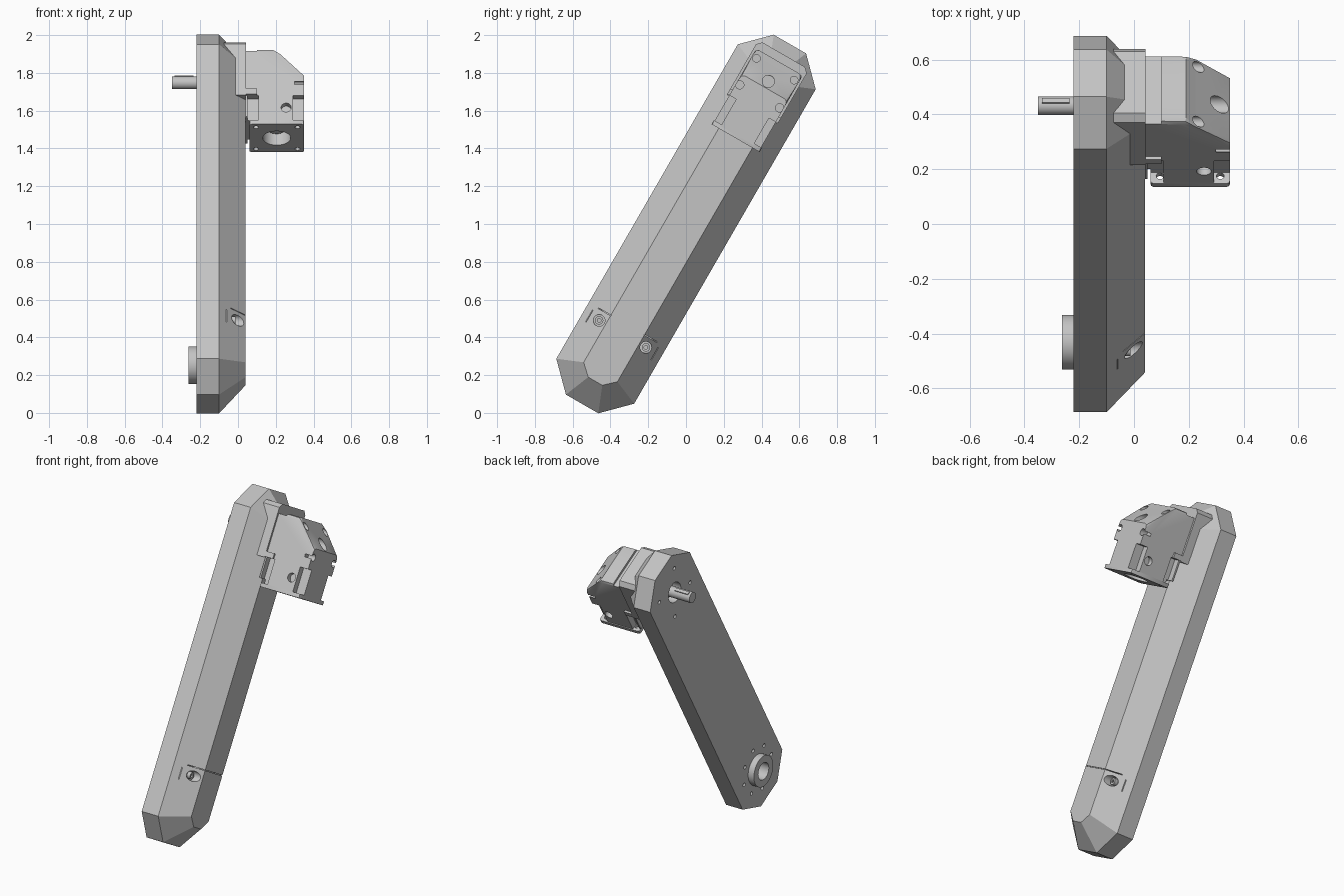
import bpy, bmesh, math
from mathutils import Matrix, Vector

cube = bpy.data.objects.get("Cube")
if cube:
    bpy.data.objects.remove(cube, do_unlink=True)

grey = bpy.data.materials.new("machined grey")
grey.use_nodes = True
grey.diffuse_color = (0.55, 0.55, 0.55, 1)
grey.node_tree.nodes["Principled BSDF"].inputs["Base Color"].default_value = (0.55, 0.55, 0.55, 1)

# Parts are modelled upright (z along the arm), then leaned back by 30 degrees
LEAN = Matrix.Translation((0, 0, 1)) @ Matrix.Rotation(math.radians(-30), 4, 'X')
PIVOT = 0.863
TURN = {'X': Matrix.Rotation(math.pi / 2, 4, 'Y'),
        'Y': Matrix.Rotation(math.pi / 2, 4, 'X'),
        'Z': Matrix.Identity(4)}


def finish(name, bm):
    bmesh.ops.recalc_face_normals(bm, faces=bm.faces)
    bm.transform(LEAN)
    mesh = bpy.data.meshes.new(name)
    bm.to_mesh(mesh)
    bm.free()
    mesh.materials.append(grey)
    obj = bpy.data.objects.new(name, mesh)
    bpy.context.collection.objects.link(obj)
    return obj


def loft(name, rings, bevel=0, pick=None):
    bm = bmesh.new()
    loops = [[bm.verts.new(p) for p in ring] for ring in rings]
    bm.faces.new(loops[0])
    bm.faces.new(loops[-1])
    n = len(loops[0])
    for a, b in zip(loops, loops[1:]):
        for i in range(n):
            j = (i + 1) % n
            bm.faces.new((a[i], a[j], b[j], b[i]))
    if bevel:
        edges = [e for e in bm.edges if pick(e)]
        bmesh.ops.bevel(bm, geom=edges, offset=bevel, segments=2, profile=0.5, affect='EDGES')
    return finish(name, bm)


def box(name, x, y, z):
    return loft(name, [[(a, y[0], z[0]), (a, y[1], z[0]), (a, y[1], z[1]), (a, y[0], z[1])] for a in x])


def rod(name, axis, span, across, r, sides=32):
    """Cylinder along axis; across holds the other two coordinates in order."""
    mid = list(across)
    mid.insert("XYZ".index(axis), sum(span) / 2)
    bm = bmesh.new()
    bmesh.ops.create_cone(bm, cap_ends=True, segments=sides, radius1=r, radius2=r,
                          depth=span[1] - span[0],
                          matrix=Matrix.Translation(mid) @ TURN[axis])
    return finish(name, bm)


def cut(target, *cutters):
    for c in cutters:
        mod = target.modifiers.new("cut", 'BOOLEAN')
        mod.object = c
        mod.operation = 'DIFFERENCE'
        mod.solver = 'EXACT'
        with bpy.context.temp_override(object=target, active_object=target):
            bpy.ops.object.modifier_apply(modifier=mod.name)
        bpy.data.objects.remove(c, do_unlink=True)


def outline(x, wide, shoulder, tip, end):
    half = [(wide, shoulder), (tip, end), (-tip, end), (-wide, shoulder)]
    return [(x, v, u) for v, u in half] + [(x, -v, -u) for v, u in half]


# Long arm housing with a chamfered outer face
arm = loft("arm_housing", [outline(-0.22, 0.238, 0.961, 0.099, 1.1),
                           outline(-0.10, 0.238, 0.961, 0.099, 1.1),
                           outline(0.04, 0.103, 0.905, 0.043, 0.961)])

# Output bore, shaft opening and bolt circles on the flat side
cut(arm, rod("c", 'X', (-0.3, -0.18), (0, -PIVOT), 0.055),
    rod("c", 'X', (-0.3, -0.1), (0, -PIVOT), 0.035),
    rod("c", 'X', (-0.3, -0.16), (0, PIVOT), 0.065))
for centre, count, radius, turn in ((-PIVOT, 8, 0.148, 0.2), (PIVOT, 4, 0.16, 0.5)):
    for i in range(count):
        a = turn + i * math.tau / count
        cut(arm, rod("c", 'X', (-0.3, -0.18),
                     (radius * math.cos(a), centre + radius * math.sin(a)), 0.012, 16))

# Cover seam and the two recessed cover screws
cut(arm, box("c", (0.034, 0.1), (-0.11, 0.11), (-0.62, -0.616)))
for s in (-1, 1):
    cut(arm, box("c", (-0.045, 0.1), sorted((s * 0.1, s * 0.18)), (-0.62, -0.616)),
        box("c", (-0.068, 0.1), sorted((s * 0.198, s * 0.202)), (-0.715, -0.64)),
        rod("c", 'X', (-0.035, 0.1), (s * 0.143, -0.672), 0.031))
    screw = rod("cover_screw", 'X', (-0.04, -0.012), (s * 0.143, -0.672), 0.022, 24)
    cut(screw, rod("c", 'X', (-0.025, 0.05), (s * 0.143, -0.672), 0.011, 6))

# Output hub ring
hub = rod("output_hub", 'X', (-0.262, -0.215), (0, -PIVOT), 0.1, 48)
cut(hub, rod("c", 'X', (-0.3, -0.1), (0, -PIVOT), 0.055))

# Input shaft with its key
shaft = rod("input_shaft", 'X', (-0.35, -0.1), (0, PIVOT), 0.034)
box("shaft_key", (-0.335, -0.235), (-0.01, 0.01), (PIVOT + 0.02, PIVOT + 0.039))

# Raised mounting pad under the gearbox
pad_shape = [(0.155, 0.70), (0.155, 1.01), (0.13, 1.035),
             (-0.13, 1.035), (-0.155, 1.01), (-0.155, 0.70)]
loft("mounting_pad", [[(x, v, u) for v, u in pad_shape] for x in (-0.1, 0.042)])

# Right-angle gearbox body with a sloped outer corner
profile = [(0.04, 0.575), (0.06, 0.575), (0.06, 0.54), (0.35, 0.54), (0.35, 0.835),
           (0.225, 0.955), (0.19, 0.99), (0.1, 0.99), (0.1, 0.975), (0.04, 0.975)]


def upper_rim(e):
    a, b = (v.co for v in e.verts)
    return abs(a.y - b.y) < 0.01 and min(a.z, b.z) > 0.83 and min(a.x, b.x) > 0.09 and abs(a.x - b.x) > 0.01


gearbox = loft("gearbox_body", [[(x, v, u) for x, u in profile] for v in (-0.142, 0.142)],
               0.02, upper_rim)

# Bolt pockets behind the flange, and side bolt holes
for s in (-1, 1):
    for x in ((0.05, 0.108), (0.292, 0.4)):
        cut(gearbox, box("c", x, sorted((s * 0.1, s * 0.2)), (0.5, 0.705)))
    cut(gearbox, rod("c", 'Y', sorted((s * 0.11, s * 0.2)), (0.255, 0.63), 0.027))

# Bolt holes through the outer face and slope
for s in (-1, 1):
    cut(gearbox, rod("c", 'X', (0.18, 0.5), (s * 0.115, 0.946), 0.02, 24),
        rod("c", 'X', (0.3, 0.5), (s * 0.122, 0.78), 0.022, 24))
cut(gearbox, rod("c", 'X', (0.25, 0.5), (0, 0.872), 0.032),
    rod("c", 'Z', (0.4, 0.62), (0.205, 0), 0.074))

# Square motor flange
flange = loft("motor_flange",
              [[(0.06, -0.147, u), (0.35, -0.147, u), (0.35, 0.147, u), (0.06, 0.147, u)]
               for u in (0.525, 0.55)],
              0.012, lambda e: abs(e.verts[0].co.z - e.verts[1].co.z) > 0.01)
cut(flange, rod("c", 'Z', (0.4, 0.7), (0.205, 0), 0.074))
for x in (0.095, 0.315):
    for y in (-0.115, 0.115):
        cut(flange, rod("c", 'Z', (0.4, 0.7), (x, y), 0.014, 16))

# Motor coupling inside the flange
coupling = rod("motor_coupling", 'Z', (0.58, 0.64), (0.205, 0), 0.05)
cut(coupling, rod("c", 'Z', (0.5, 0.62), (0.205, 0), 0.025))

# Locating tabs between pad and gearbox
for s in (-1, 1):
    box("locating_tab", (0.035, 0.1), sorted((s * 0.13, s * 0.155)), (0.705, 0.738))

# Smooth the round surfaces, keep machined edges crisp
bpy.ops.object.select_all(action='DESELECT')
for obj in bpy.context.scene.objects:
    if obj.type == 'MESH':
        obj.select_set(True)
        bpy.context.view_layer.objects.active = obj
bpy.ops.object.shade_smooth_by_angle(angle=math.radians(25))
